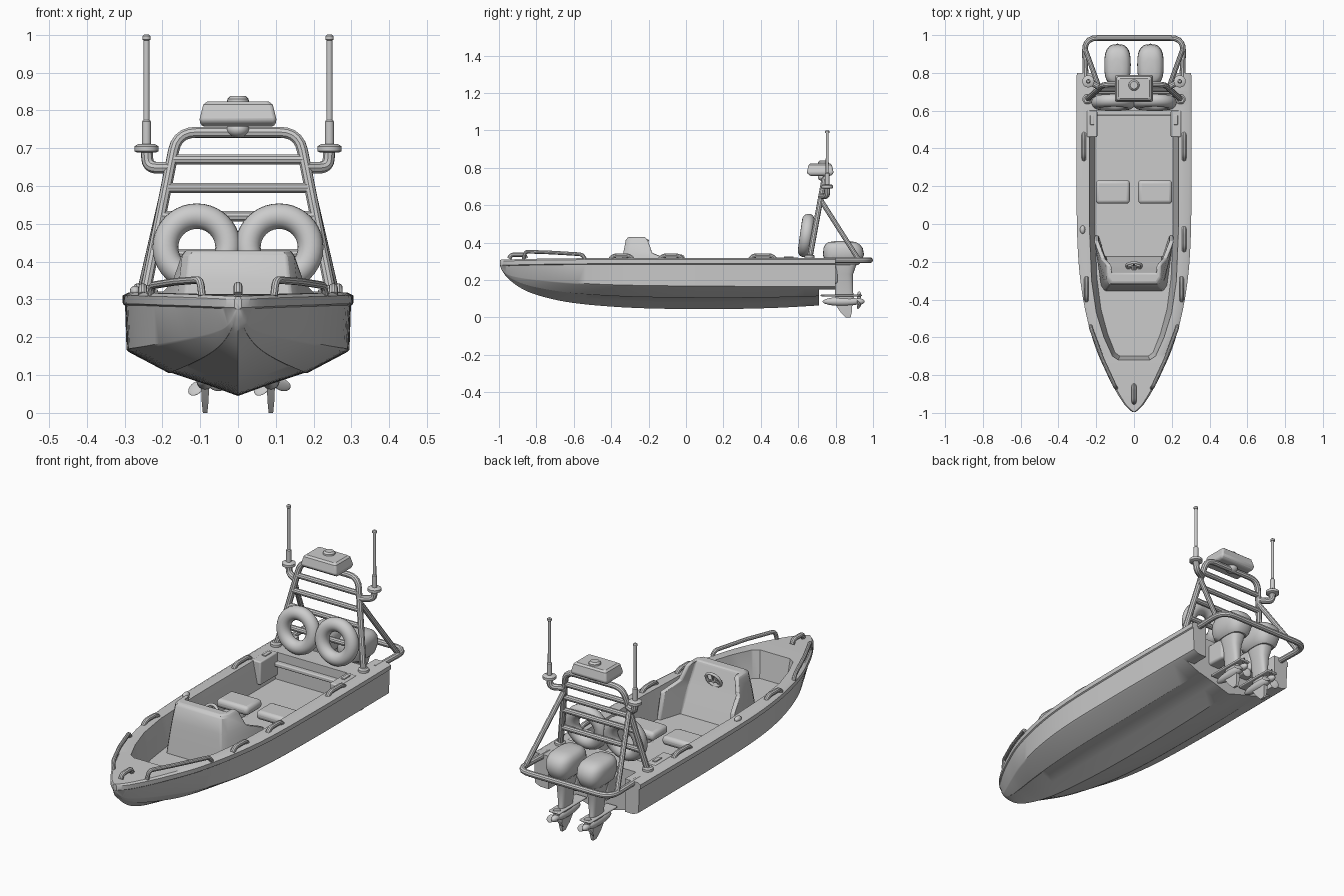
import bpy, bmesh, math
from mathutils import Vector, Matrix

if "Cube" in bpy.data.objects:
    bpy.data.objects.remove(bpy.data.objects["Cube"])

def finish(name, bm):
    bmesh.ops.recalc_face_normals(bm, faces=bm.faces)
    me = bpy.data.meshes.new(name)
    bm.to_mesh(me)
    bm.free()
    ob = bpy.data.objects.new(name, me)
    bpy.context.collection.objects.link(ob)
    return ob

def bevel(ob, w, seg=3):
    m = ob.modifiers.new("bevel", 'BEVEL')
    m.width, m.segments = w, seg
    m.limit_method, m.angle_limit = 'ANGLE', math.radians(40)
    return ob

def loft(name, rings):
    bm = bmesh.new()
    vs = [[bm.verts.new(p) for p in r] for r in rings]
    n = len(vs[0])
    for a, b in zip(vs, vs[1:]):
        for i in range(n):
            bm.faces.new((a[i], a[(i + 1) % n], b[(i + 1) % n], b[i]))
    bm.faces.new(vs[0])
    bm.faces.new(vs[-1])
    return finish(name, bm)

def box(name, c, s, bev=0.0):
    bm = bmesh.new()
    bmesh.ops.create_cube(bm, size=1, matrix=Matrix.Translation(c) @ Matrix.Diagonal((*s, 1)))
    ob = finish(name, bm)
    return bevel(ob, bev) if bev else ob

def ball(name, c, s, rot=Matrix()):
    bm = bmesh.new()
    bmesh.ops.create_uvsphere(bm, u_segments=20, v_segments=12, radius=1,
                              matrix=Matrix.Translation(c) @ rot @ Matrix.Diagonal((*s, 1)))
    return finish(name, bm)

def oval(x, z, cy, rx, ry, n=28, e=0.7):
    f = lambda v: math.copysign(abs(v) ** e, v)
    return [(x + rx * f(math.cos(2 * math.pi * i / n)), cy + ry * f(math.sin(2 * math.pi * i / n)), z) for i in range(n)]

def disc(name, x, y, levels):
    return loft(name, [oval(x, z, y, r, r, 20, 1) for z, r in levels])

def torus(name, c, R, r, tilt):
    bm = bmesh.new()
    rot = Matrix.Translation(c) @ Matrix.Rotation(tilt, 4, 'X')
    N, M = 40, 16
    g = [[bm.verts.new(rot @ Vector(((R + r * math.cos(b)) * math.cos(a), (R + r * math.cos(b)) * math.sin(a), r * math.sin(b))))
          for b in [2 * math.pi * j / M for j in range(M)]] for a in [2 * math.pi * i / N for i in range(N)]]
    for i in range(N):
        for j in range(M):
            bm.faces.new((g[i][j], g[(i + 1) % N][j], g[(i + 1) % N][(j + 1) % M], g[i][(j + 1) % M]))
    return finish(name, bm)

def tube(name, pts, r, fillet=0.03):
    P = [Vector(p) for p in pts]
    out = [P[0]]
    for a, b, c in zip(P, P[1:], P[2:]):
        p = b + (a - b).normalized() * min(fillet, (a - b).length * .45)
        q = b + (c - b).normalized() * min(fillet, (c - b).length * .45)
        out += [p * (1 - t) ** 2 + b * 2 * t * (1 - t) + q * t * t for t in (0, .2, .4, .6, .8, 1)]
    out.append(P[-1])
    cu = bpy.data.curves.new(name, 'CURVE')
    cu.dimensions, cu.bevel_depth, cu.bevel_resolution, cu.use_fill_caps = '3D', r, 3, True
    sp = cu.splines.new('POLY')
    sp.points.add(len(out) - 1)
    for k, p in zip(sp.points, out):
        k.co = (*p, 1)
    tmp = bpy.data.objects.new(name + "_path", cu)
    bpy.context.collection.objects.link(tmp)
    bpy.context.view_layer.update()
    me = bpy.data.meshes.new_from_object(tmp.evaluated_get(bpy.context.evaluated_depsgraph_get()))
    bpy.data.objects.remove(tmp)
    ob = bpy.data.objects.new(name, me)
    bpy.context.collection.objects.link(ob)
    return ob

def smooth_rows(rows, k=5):
    out = []
    for i in range(len(rows) - 1):
        a, b, c, d = (rows[max(0, min(len(rows) - 1, i + o))] for o in (-1, 0, 1, 2))
        for t in [j / k for j in range(k)]:
            out.append([.5 * (2 * q + (r - p) * t + (2 * p - 5 * q + 4 * r - s) * t * t + (3 * q - p - 3 * r + s) * t ** 3)
                        for p, q, r, s in zip(a, b, c, d)])
    return out + [rows[-1]]

# Hull stations: y, half width, keel z, chine z, chine width ratio, deck z
stations = [(-.994, .003, .275, .279, .8, .308), (-.98, .021, .245, .253, .65, .309), (-.95, .048, .207, .228, .66, .31),
            (-.88, .092, .155, .212, .76, .312), (-.78, .143, .115, .2, .85, .314), (-.62, .209, .08, .186, .93, .316),
            (-.4, .262, .058, .175, .97, .318), (-.15, .29, .047, .17, .985, .318), (.2, .298, .045, .167, .987, .318),
            (.5, .298, .052, .166, .987, .318), (.8, .296, .07, .165, .987, .318)]
rings = []
for y, w, k, c, f, d in smooth_rows(stations):
    h = c - k
    half = [(.3 * w * f, k + .26 * h), (.6 * w * f, k + .5 * h), (.62 * w * f, k + .49 * h), (.97 * w * f, c - .06 * h), (w * f, c),
            (w, d - .034), (w + .006, d - .03), (w + .007, d - .008), (w * .97, d)]
    rings.append([(0, y, k)] + [(x, y, z) for x, z in half] + [(-x, y, z) for x, z in reversed(half)])
hull = loft("hull", rings)

# Cockpit well and stern cut-outs
rim = [(.085, -.72), (.115, -.70), (.16, -.6), (.2, -.47), (.225, -.3), (.237, 0), (.237, .6)]
def well(sx, dy, z):
    return [(x * sx, y + (dy if y < 0 else 0), z) for x, y in rim] + [(-x * sx, y + (dy if y < 0 else 0), z) for x, y in reversed(rim)]
cutters = [loft("well_cutter", [well(.875, .02, .18), well(1, 0, .32), well(1, 0, .4)]),
           box("notch_cutter", (0, .81, .2), (.43, .2, .6)),
           box("under_cutter", (0, .81, .04), (.9, .2, .22))]
bpy.context.view_layer.objects.active = hull
for c in cutters:
    m = hull.modifiers.new("cut", 'BOOLEAN')
    m.object, m.operation, m.solver = c, 'DIFFERENCE', 'EXACT'
    bpy.ops.object.modifier_apply(modifier=m.name)
    bpy.data.objects.remove(c)
box("aft_wall_ledge", (0, .59, .265), (.42, .03, .02), .005)

# Console: U-shaped shell with dash; levels are z, wing x, wing y, front x, front y, inner front y
shell = []
for z, wx, wy, fx, fy, iy in [(.175, .21, -.06, .175, -.355, -.17), (.31, .21, -.09, .16, -.34, -.22),
                              (.345, .175, -.18, .156, -.335, -.235), (.415, .15, -.205, .148, -.322, -.255), (.43, .14, -.22, .138, -.308, -.262)]:
    shell.append([(wx, wy, z), (fx, fy + .03, z), (fx - .02, fy, z), (-fx + .02, fy, z), (-fx, fy + .03, z), (-wx, wy, z),
                  (-wx + .022, wy, z), (-fx + .022, iy, z), (fx - .022, iy, z), (wx - .022, wy, z)])
bevel(loft("console", shell), .006, 2)
torus("steering_wheel", (0, -.222, .375), .04, .007, math.radians(65))
tube("steering_column", [(0, -.26, .36), (0, -.22, .376)], .012)
for i in range(3):
    a = math.radians(90 + 120 * i)
    tube("wheel_spoke", [(0, -.222, .375), (.04 * math.cos(a), -.222 + .017 * math.sin(a), .375 + .036 * math.sin(a))], .005)

# Bow bollard and top roof unit
tube("bow_cleat", [(0, -.945, .315), (0, -.935, .335), (0, -.865, .335), (0, -.855, .315)], .012, .015)
def slab(z, hx, y0, y1):
    return [(hx, y0, z), (hx, y1, z), (-hx, y1, z), (-hx, y0, z)]
bevel(loft("radar_housing", [slab(.757, .095, .665, .775), slab(.772, .103, .645, .79), slab(.815, .092, .655, .78), slab(.823, .082, .665, .77)]), .008)
disc("radar_cap", 0, .735, [(.815, .03), (.83, .028), (.838, .02)])
ball("radar_mount", (0, .735, .75), (.03, .03, .022))

# Tower frame
def leg(z, s):
    t = (z - .31) / .435
    return (s * (.247 - .087 * t), .66 + .08 * t, z)
tube("tower_frame", [leg(.31, -1), leg(.742, -1), leg(.742, 1), leg(.31, 1)], .015, .05)
for z in (.67, .595, .52, .42):
    tube("tower_crossbar", [leg(z, -1), leg(z, 1)], .014)
tube("stern_rail", [(-.255, .74, .306), (-.262, .985, .306), (.262, .985, .306), (.255, .74, .306)], .015, .07)

for s, side in ((-1, "left_"), (1, "right_")):
    # Tower braces, antennas and lifebuoys
    tube(side + "tower_brace", [leg(.63, s), (s * .258, .925, .306)], .013)
    disc(side + "tower_foot", s * .247, .66, [(.31, .026), (.33, .026), (.337, .018)])
    tube(side + "antenna_arm", [leg(.648, s), (s * .238, .755, .648), (s * .242, .755, .70)], .016, .035)
    disc(side + "antenna_base", s * .242, .755, [(.688, .024), (.692, .032), (.705, .032), (.711, .022)])
    disc(side + "antenna", s * .242, .755, [(.70, .012), (.77, .012), (.775, .008), (.985, .0075), (.987, .011), (.996, .011), (1.0, .006)])
    torus(side + "lifebuoy", (s * .109, .643, .438), .083, .034, math.radians(82))

    # Gunwale rails, handles and cockpit fittings
    tube(side + "bow_rail", [(s * .095, -.868, .31), (s * .1, -.86, .352), (s * .165, -.72, .347), (s * .227, -.555, .337), (s * .23, -.54, .312)], .01, .02)
    for x, y, h in [(.265, .41, .068), (.252, -.345, .06)] + [(.265, -.08, .06)] * (s > 0):
        tube(side + "gunwale_handle", [(s * x, y - h, .312), (s * x, y - h + .02, .331), (s * x, y + h - .02, .331), (s * x, y + h, .312)], .012, .02)
    box(side + "locker", (s * .222, .53, .262), (.055, .14, .118), .006)
    box(side + "locker_latch", (s * .222, .55, .322), (.02, .05, .008), .002)
    box(side + "seat", (s * .112, .17, .245), (.18, .125, .045), .018)
    disc(side + "seat_pedestal", s * .112, .17, [(.175, .05), (.185, .03), (.23, .03)])

    # Outboard motors
    ex = s * .087
    loft(side + "motor_cowl", [oval(ex, z, cy, rx, ry) for z, cy, rx, ry in
         [(.28, .845, .045, .075), (.295, .84, .06, .095), (.335, .842, .07, .11), (.37, .84, .069, .105),
          (.39, .837, .062, .093), (.402, .835, .048, .075), (.408, .835, .025, .04)]])
    loft(side + "motor_leg", [oval(ex, z, cy, rx, ry) for z, cy, rx, ry in
         [(.29, .845, .042, .07), (.265, .845, .04, .06), (.23, .843, .032, .05), (.14, .845, .02, .048), (.08, .85, .015, .05)]])
    box(side + "motor_bracket", (ex, .755, .235), (.07, .11, .11), .012)
    box(side + "motor_plate", (ex, .83, .118), (.062, .22, .01), .004)
    ball(side + "gearcase", (ex, .835, .085), (.023, .105, .024))
    loft(side + "skeg", [[(ex + a * w, y, z) for a, y in ((1, y0), (1, y1), (-1, y1), (-1, y0))]
                         for z, w, y0, y1 in ((.08, .011, .79, .89), (.03, .009, .825, .887), (0, .006, .855, .88))])
    disc_hub = ball(side + "propeller_hub", (ex, .925, .085), (.017, .03, .017))
    for i in range(3):
        rot = Matrix.Rotation(math.radians(120 * i + 20), 4, 'Y') @ Matrix.Translation((.031, 0, 0)) @ Matrix.Rotation(math.radians(35), 4, 'X')
        ball(side + "propeller_blade", (ex, .925, .085), (.024, .004, .019), rot)

ball("port_cleat", (-.272, -.03, .322), (.014, .022, .014))

# Smooth shading with sharp edges kept
bpy.ops.object.select_all(action='DESELECT')
for ob in bpy.context.scene.objects:
    ob.select_set(True)
    bpy.context.view_layer.objects.active = ob
bpy.ops.object.shade_smooth_by_angle(angle=math.radians(35))
